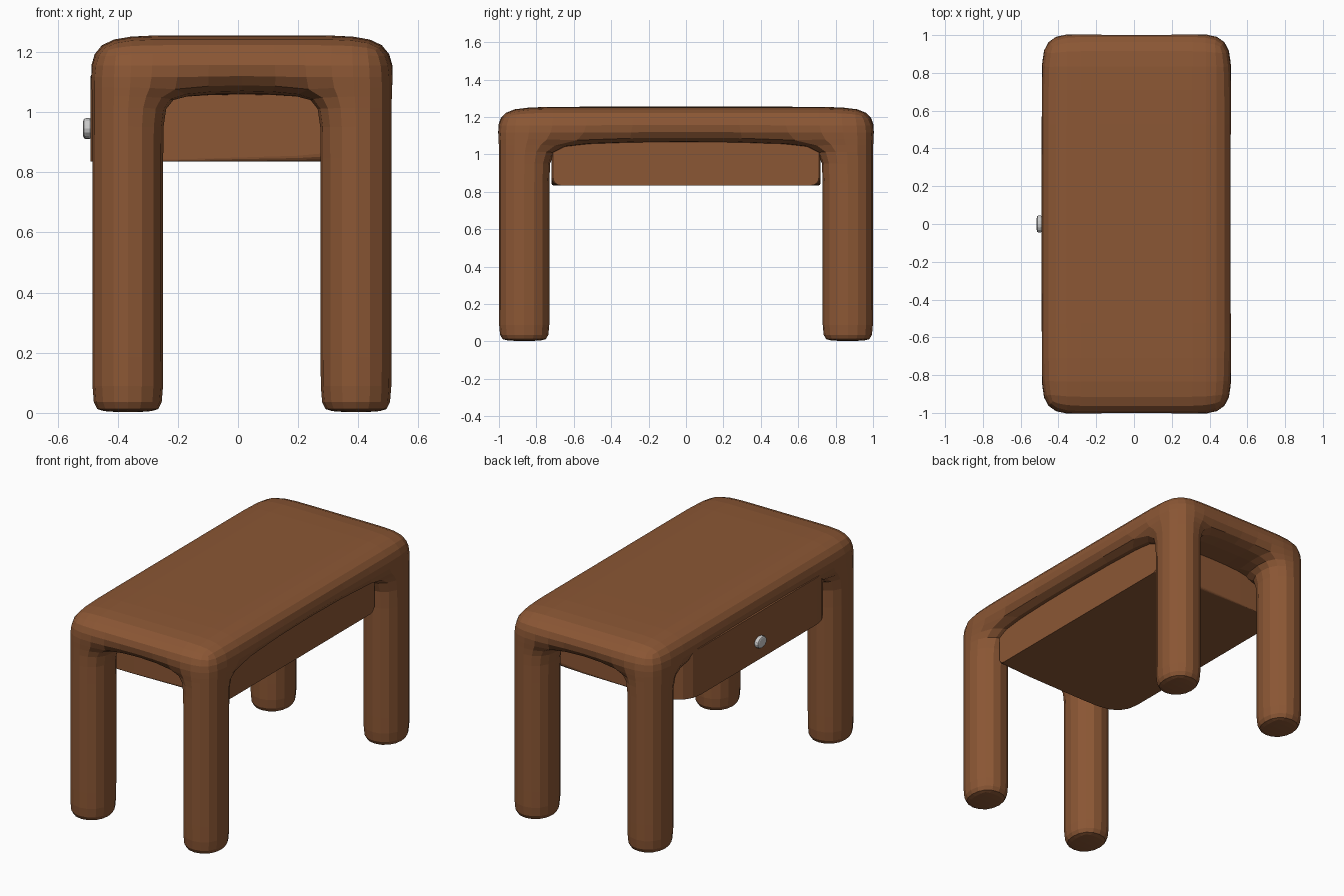
import bpy, bmesh, math
from mathutils import Matrix, Vector

if "Cube" in bpy.data.objects:
    bpy.data.objects.remove(bpy.data.objects["Cube"])

wood = bpy.data.materials.new("wood")
wood.diffuse_color = (0.26, 0.095, 0.035, 1)
wood.use_nodes = True
wood.node_tree.nodes["Principled BSDF"].inputs["Base Color"].default_value = wood.diffuse_color


def finish(name, bm, mat=None):
    bmesh.ops.remove_doubles(bm, verts=bm.verts, dist=1e-5)
    bmesh.ops.recalc_face_normals(bm, faces=bm.faces)
    mesh = bpy.data.meshes.new(name)
    bm.to_mesh(mesh)
    bm.free()
    ob = bpy.data.objects.new(name, mesh)
    bpy.context.collection.objects.link(ob)
    if mat:
        mesh.materials.append(mat)
    return ob


# Table top with four legs: one block cage, rounded by subdivision
grid = [(-0.495, -0.238, 0.264, 0.521),
        (-1.012, -0.718, 0.718, 1.012),
        (0.0, 0.03, 1.0, 1.06, 1.255)]


def solid(c):
    i, j, k = c
    return 0 <= i < 3 and 0 <= j < 3 and 0 <= k < 4 and (k == 3 or (i != 1 and j != 1))


bm = bmesh.new()
for cell in [(i, j, k) for i in range(3) for j in range(3) for k in range(4)]:
    if not solid(cell):
        continue
    for axis in range(3):
        for side in (0, 1):
            near = list(cell)
            near[axis] += 2 * side - 1
            if solid(near):
                continue
            quad = []
            for a, b in ((0, 0), (1, 0), (1, 1), (0, 1)):
                n = list(cell)
                n[axis] += side
                n[(axis + 1) % 3] += a
                n[(axis + 2) % 3] += b
                quad.append(bm.verts.new([grid[d][n[d]] for d in range(3)]))
            bm.faces.new(quad)
table = finish("table_body", bm, wood)
sub = table.modifiers.new("round", 'SUBSURF')
sub.levels = sub.render_levels = 2


# Drawer: rounded-rectangle sections lofted along x (x, half width, corner radius)
def section(x, w, r, z0=0.835, z1=1.12, n=4):
    pts = []
    for q, (sy, z) in enumerate(((1, z1 - r), (-1, z1 - r), (-1, z0 + r), (1, z0 + r))):
        for s in range(n + 1):
            a = (q + s / n) * math.pi / 2
            pts.append(Vector((x, sy * (w - r) + r * math.cos(a), z + r * math.sin(a))))
    return pts


bm = bmesh.new()
rings = [[bm.verts.new(p) for p in section(*s)] for s in (
    (-0.49, 0.56, 0.004), (-0.48, 0.62, 0.004), (-0.45, 0.67, 0.004),
    (-0.40, 0.70, 0.004), (-0.32, 0.715, 0.005), (-0.2, 0.718, 0.008),
    (0.2, 0.718, 0.02), (0.41, 0.718, 0.04), (0.42, 0.71, 0.04))]
for a, b in zip(rings, rings[1:]):
    for i in range(len(a)):
        j = (i + 1) % len(a)
        bm.faces.new((a[i], a[j], b[j], b[i]))
bm.faces.new(rings[0])
bm.faces.new(rings[-1])
finish("drawer", bm, wood)

# Drawer knob: bevelled oval disc
bm = bmesh.new()
bmesh.ops.create_cone(bm, cap_ends=True, segments=16, radius1=0.035, radius2=0.035, depth=0.03)
rim = [e for e in bm.edges if abs(e.verts[0].co.z - e.verts[1].co.z) < 1e-5]
bmesh.ops.bevel(bm, geom=rim, offset=0.01, segments=2, profile=0.5, affect='EDGES')
bm.transform(Matrix.Translation((-0.5, 0, 0.945)) @ Matrix.Diagonal((1, 1.3, 1, 1))
             @ Matrix.Rotation(math.pi / 2, 4, 'Y'))
finish("drawer_knob", bm)
